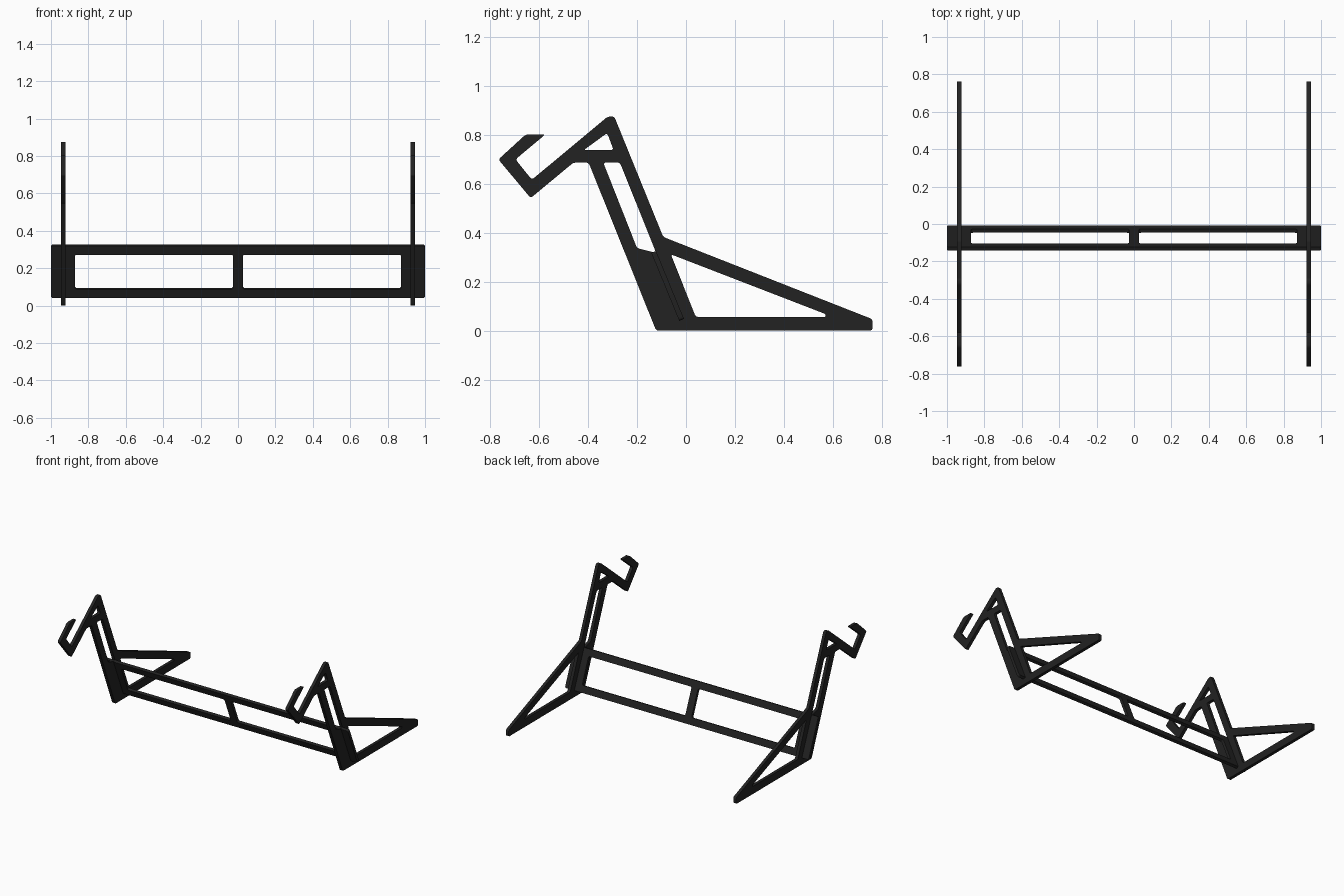
import bpy
from mathutils import Matrix, Vector

if "Cube" in bpy.data.objects:
    bpy.data.objects.remove(bpy.data.objects["Cube"])

black = bpy.data.materials.new("matte black")
black.diffuse_color = (0.016, 0.016, 0.016, 1)
black.use_nodes = True
black.node_tree.nodes["Principled BSDF"].inputs["Base Color"].default_value = black.diffuse_color


def rounded(points, r):
    """Soften every corner of a closed 2D loop."""
    pts = [Vector(p) for p in points]
    out = []
    for i, p in enumerate(pts):
        a, b = pts[i - 1] - p, pts[(i + 1) % len(pts)] - p
        d = min(r, a.length * 0.4, b.length * 0.4)
        s, e = p + a.normalized() * d, p + b.normalized() * d
        for k in range(5):
            t = k / 4
            out.append(s * (1 - t) ** 2 + p * 2 * t * (1 - t) + e * t * t)
    return out


def cut_plate(name, loops, thickness, matrix):
    """Flat plate: first loop is the outline, the others are holes."""
    cu = bpy.data.curves.new(name + "_profile", 'CURVE')
    cu.dimensions = '2D'
    cu.fill_mode = 'BOTH'
    cu.extrude = thickness / 2
    for pts, r in loops:
        pts = rounded(pts, r)
        sp = cu.splines.new('POLY')
        sp.points.add(len(pts) - 1)
        for q, p in zip(sp.points, pts):
            q.co = (p.x, p.y, 0, 1)
        sp.use_cyclic_u = True
    tmp = bpy.data.objects.new(name + "_profile", cu)
    me = bpy.data.meshes.new_from_object(tmp)
    bpy.data.objects.remove(tmp)
    bpy.data.curves.remove(cu)
    me.materials.clear()
    me.materials.append(black)
    ob = bpy.data.objects.new(name, me)
    ob.matrix_world = matrix
    bpy.context.collection.objects.link(ob)
    return ob


# Side plate: foot, leaning mast and hook, drawn in (y, z)
outline = [(-0.122, 0), (0.762, 0), (0.762, 0.047), (-0.093, 0.383),
           (-0.293, 0.875), (-0.32, 0.875), (-0.63, 0.617), (-0.697, 0.70),
           (-0.575, 0.802), (-0.655, 0.802), (-0.767, 0.70),
           (-0.635, 0.542), (-0.46, 0.687), (-0.398, 0.687)]
mast_slot = [(-0.338, 0.687), (-0.27, 0.687), (-0.122, 0.318), (-0.2, 0.337)]
peak_hole = [(-0.418, 0.738), (-0.296, 0.738), (-0.322, 0.808)]
foot_hole = [(-0.062, 0.312), (0.04, 0.056), (0.57, 0.056), (0.57, 0.068)]
loops = [(outline, 0.012), (mast_slot, 0.012), (peak_hole, 0.012), (foot_hole, 0.012)]
for side, x in (("left", -0.934), ("right", 0.934)):
    m = Matrix(((0, 0, 1, x), (1, 0, 0, 0), (0, 1, 0, 0), (0, 0, 0, 1)))
    cut_plate(side + "_side_plate", loops, 0.023, m)

# Leaning cross frame with two windows, joining the side plates
def rect(x0, x1, y0, y1):
    return [(x0, y0), (x1, y0), (x1, y1), (x0, y1)]

c, s = 0.925, 0.38
m = Matrix(((1, 0, 0, 0), (0, -s, -c, -0.075), (0, c, -s, 0.183), (0, 0, 0, 1)))
cut_plate("cross_frame",
          [(rect(-1, 1, -0.15, 0.15), 0.012),
           (rect(-0.872, -0.026, -0.1, 0.1), 0.012),
           (rect(0.026, 0.872, -0.1, 0.1), 0.012)], 0.021, m)
